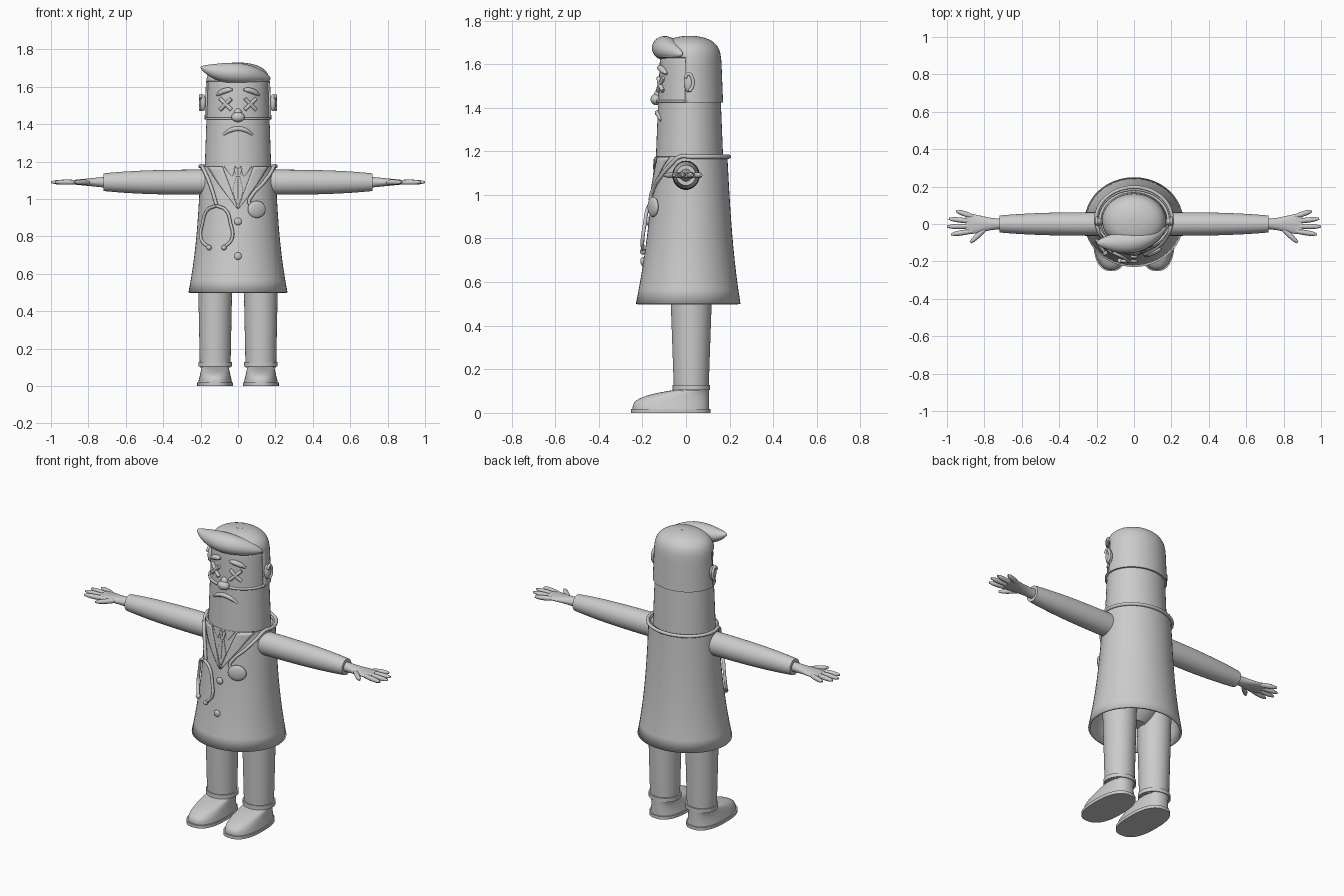
import bpy, bmesh, math
from mathutils import Vector

if "Cube" in bpy.data.objects:
    bpy.data.objects.remove(bpy.data.objects["Cube"])

grey = bpy.data.materials.new("plain_grey")
grey.use_nodes = True
grey.diffuse_color = (.6, .6, .6, 1)
grey.node_tree.nodes["Principled BSDF"].inputs["Base Color"].default_value = grey.diffuse_color


def finish(obj):
    """Give an object its material and smooth shading."""
    bpy.ops.object.select_all(action="DESELECT")
    obj.select_set(True)
    bpy.context.view_layer.objects.active = obj
    if obj.type == "CURVE":
        bpy.ops.object.convert(target="MESH")
        obj = bpy.context.object
    obj.data.materials.clear()
    obj.data.materials.append(grey)
    bpy.ops.object.shade_smooth_by_angle(angle=math.radians(40))


def from_bmesh(name, bm, thickness=0):
    """Turn a bmesh into a finished object, with optional cloth thickness."""
    bmesh.ops.recalc_face_normals(bm, faces=bm.faces)
    mesh = bpy.data.meshes.new(name)
    bm.to_mesh(mesh)
    bm.free()
    obj = bpy.data.objects.new(name, mesh)
    bpy.context.collection.objects.link(obj)
    finish(obj)
    if thickness:
        modifier = obj.modifiers.new("thickness", "SOLIDIFY")
        modifier.thickness = thickness


def steps(start, end, count=16):
    """Values from start to end, closer together near the end."""
    return [start + (end - start) * math.sin(math.pi / 2 * i / count) for i in range(count + 1)]


def loft(name, rings, axis="z", power=2, caps=True, thickness=0, keep=None, sides=48):
    """Skin superellipse rings (position, centre, centre, radius, radius)."""
    bm = bmesh.new()
    rows = []
    for position, centre_u, centre_v, radius_u, radius_v in rings:
        row = []
        for i in range(sides):
            c, s = math.cos(math.tau * i / sides), math.sin(math.tau * i / sides)
            u = centre_u + radius_u * math.copysign(abs(c) ** (2 / power), c)
            v = centre_v + radius_v * math.copysign(abs(s) ** (2 / power), s)
            row.append(bm.verts.new((u, v, position) if axis == "z" else (position, u, v)))
        rows.append(row)
    for lower, upper in zip(rows, rows[1:]):
        for i in range(sides):
            j = (i + 1) % sides
            bm.faces.new((lower[i], lower[j], upper[j], upper[i]))
    if caps:
        bm.faces.new(rows[0])
        bm.faces.new(rows[-1])
    if keep:
        unwanted = [face for face in bm.faces if not keep(face.calc_center_median())]
        bmesh.ops.delete(bm, geom=unwanted, context="FACES")
    from_bmesh(name, bm, thickness)


def tube(name, points, radius, taper=0):
    """Smooth round tube through points, thinner at both ends if tapered."""
    curve = bpy.data.curves.new(name, "CURVE")
    curve.dimensions = "3D"
    curve.bevel_depth = radius
    curve.bevel_resolution = 3
    curve.use_fill_caps = True
    spline = curve.splines.new("BEZIER")
    spline.bezier_points.add(len(points) - 1)
    for i, (knot, point) in enumerate(zip(spline.bezier_points, points)):
        knot.co = point
        knot.handle_left_type = knot.handle_right_type = "AUTO"
        knot.radius = 1 - taper * abs(2 * i / (len(points) - 1) - 1) ** 3
    obj = bpy.data.objects.new(name, curve)
    bpy.context.collection.objects.link(obj)
    finish(obj)


def ball(name, location, scale, turn=0):
    bpy.ops.mesh.primitive_uv_sphere_add(segments=24, ring_count=14, radius=1,
                                         location=location, rotation=(0, 0, turn))
    obj = bpy.context.object
    obj.name = name
    obj.scale = scale
    finish(obj)


def coat(z, grow=0):
    """Coat section at a height: flared at the hem."""
    drop = (1.175 - z) / .675
    return (0, .025 - .015 * drop,
            .2 + grow + .03 * drop + .035 * drop ** 3,
            .165 + grow + .05 * drop + .025 * drop ** 3)


def head(z, grow=0):
    """Head section at a height: a slight taper and a domed top."""
    rise = z - 1.1
    dome = max(0, rise - .45) / (.17 + grow)
    scale = max(.02, 1 - dome ** 5) ** .5
    return 0, .016, (.18 + grow - .035 * rise) * scale, (.157 + grow - .04 * rise) * scale


def front(shape, x, z, lift=0):
    """Point on the front of a body shape, lifted off the surface."""
    _, centre, wide, deep = shape(z)
    return Vector((x, centre - deep * math.sqrt(max(0, 1 - (x / wide) ** 2)) - lift, z))


def on_coat(points, side=1, lift=.01):
    return [front(coat, side * x, z, lift) for x, z in points]


def panel(name, inner, outer, side, lift):
    """Cloth strip between two (x, z) edges, wrapped on the coat front."""
    bm = bmesh.new()

    def along(line, t):
        i = min(int(t * (len(line) - 1)), len(line) - 2)
        return Vector(line[i]).lerp(Vector(line[i + 1]), t * (len(line) - 1) - i)

    rows = []
    for r in range(13):
        a, b = along(inner, r / 12), along(outer, r / 12)
        edge = on_coat([a.lerp(b, c / 5) for c in range(6)], side, lift)
        rows.append([bm.verts.new(point) for point in edge])
    for above, below in zip(rows, rows[1:]):
        for i in range(5):
            bm.faces.new((above[i], above[i + 1], below[i + 1], below[i]))
    from_bmesh(name, bm, .006)


# Body
loft("coat", [(z, *coat(z)) for z in steps(.5, 1.175)], caps=False, thickness=.012)
loft("shirt_top", [(z, *coat(z, -.008)) for z in (1.1, 1.165)])
loft("head", [(z, *head(z)) for z in steps(1.08, 1.72, 32)])
hip_widths = [(z, ((z - .52) / .2) ** .4) for z in steps(.53, .8)]
loft("hips", [(z, 0, .02, .19 * k, .14 * k) for z, k in hip_widths])

# Hair cap, open around the face, and swept quiff
loft("hair_cap", [(z, *head(z, .01)) for z in steps(1.425, 1.73, 32)], thickness=.01,
     keep=lambda centre: centre.z > 1.63 or centre.y > .005)
quiff = []
for i in range(33):
    s = .5 - math.cos(math.pi * i / 32) / 2
    swell = .06 * max(.001, math.sin(math.pi * s)) ** .6
    quiff.append((.375 * s - .2, .08 * s ** 4 - .1, 1.674 + .03 * (1 - s) ** 6 - .03 * s ** 4,
                  swell, swell * .92))
loft("hair_quiff", quiff, axis="x")

# Nose and mouth
ball("nose", front(head, 0, 1.438, .01), (.036, .025, .026))
ball("nose_bridge", front(head, 0, 1.456), (.022, .02, .028))
arc = (-1, -.5, 0, .5, 1)
tube("mouth", [front(head, .08 * t, 1.376 - .034 * t * t) for t in arc], .013, taper=.6)

for side, word in ((1, "left"), (-1, "right")):
    # Crossed eyes, brow and ear
    for slope in (-1, 1):
        stroke = [front(head, side * .066 + .03 * t, 1.507 + slope * .03 * t, .006) for t in arc]
        tube(word + "_eye_cross", stroke, .01)
    brow = [front(head, side * (.072 + .042 * t), 1.578 - .015 * t - .008 * t * t, .005) for t in arc]
    tube(word + "_brow", brow, .015, taper=.6)
    ball(word + "_ear", (side * .187, .012, 1.515), (.017, .022, .044))
    ear_rim = [(side * .2, .012 + .02 * math.sin(a), 1.515 + .04 * math.cos(a)) for a in range(-1, 4)]
    tube(word + "_ear_rim", ear_rim, .008)

    # Sleeve and hand
    sleeve = [(side * (.14 + .58 * s), 0, 1.09, .063 - .018 * s ** 3, .067 - .02 * s ** 3)
              for s in steps(0, 1)]
    loft(word + "_sleeve", sleeve, axis="x")
    palm = []
    for s in steps(0, 1):
        spread = .028 + .026 * math.sin(math.pi * .6 * s ** 2)
        palm.append((side * (.7 + .2 * s), 0, 1.09, spread, .03 - .02 * s))
    loft(word + "_palm", palm, axis="x")
    fingers = [((.85, .036 - .024 * i), (1 - .015 * (i - 1.8) ** 2, .07 - .042 * i)) for i in range(4)]
    thumb = ((.78, -.01), (.875, -.1))
    for base, tip in fingers + [thumb]:
        spots = [Vector(base).lerp(Vector(tip), i / 6) for i in range(7)]
        tube(word + "_finger", [(side * p.x, p.y, 1.09) for p in spots], .014, taper=.6)

    # Trouser leg, cuff and shoe
    middle = side * .122
    loft(word + "_trouser_leg", [(z, middle, .024, .08 + .02 * z, .076 + .035 * z) for z in (.1, .6)])
    loft(word + "_trouser_cuff", [(z, middle, .025, .09, .086) for z in (.104, .128)])
    loft(word + "_shoe_sole", [(z, middle, -.07, .096, .182) for z in (0, .018)], power=2.5)
    shoe = []
    for h in steps(0, 1):
        toe, heel = .185 * h ** 3 - .245, .106
        shoe.append((.018 + .086 * h, middle, (toe + heel) / 2, .091 - .02 * h, (heel - toe) / 2))
    loft(word + "_shoe", shoe, power=2.4)

    # Lapel, shirt collar point and half of the tie
    panel(word + "_lapel", [(.085, 1.174), (.045, 1.07), (0, .95)],
          [(.165, 1.174), (.105, 1.08), (.006, .95)], side, .008)
    panel(word + "_shirt_collar", [(.012, 1.174), (.03, 1.12)], [(.075, 1.174), (.034, 1.12)], side, .004)
    panel(word + "_tie_knot", [(0, 1.165), (0, 1.12)], [(.022, 1.165), (.01, 1.12)], side, .007)
    panel(word + "_tie", [(0, 1.12), (0, .97)], [(.01, 1.12), (.028, 1.04), (.002, .97)], side, .003)

# Coat buttons
for z in (.88, .695):
    ball("coat_button", front(coat, 0, z, .003), (.02, .011, .02))

# Stethoscope: neck tube, forked ear tubes, ear tips and chest disc
neck = [(.203 * math.cos(a), .025 + .172 * math.sin(a), 1.175)
        for a in [math.pi * i / 10 for i in range(-1, 12)]]
disc_end = on_coat([(.1, .95), (.06, .98), (.075, 1.02), (.13, 1.08), (.175, 1.14)])
fork_end = on_coat([(.175, 1.14), (.15, 1.08), (.13, 1.02), (.115, .965)], side=-1)
tube("stethoscope_tube", disc_end + neck + fork_end, .0095)
for side in (-1, 1):
    fork = [(side * x - .115, z) for x, z in
            [(0, .965), (.05, .94), (.075, .87), (.083, .79), (.04, .74)]]
    tube("stethoscope_ear_tube", on_coat(fork, lift=.02), .0085)
    ball("stethoscope_ear_tip", on_coat(fork, lift=.02)[-1], (.014, .014, .014))
ball("stethoscope_disc", front(coat, .1, .945, .01), (.052, .016, .046), turn=.4)
